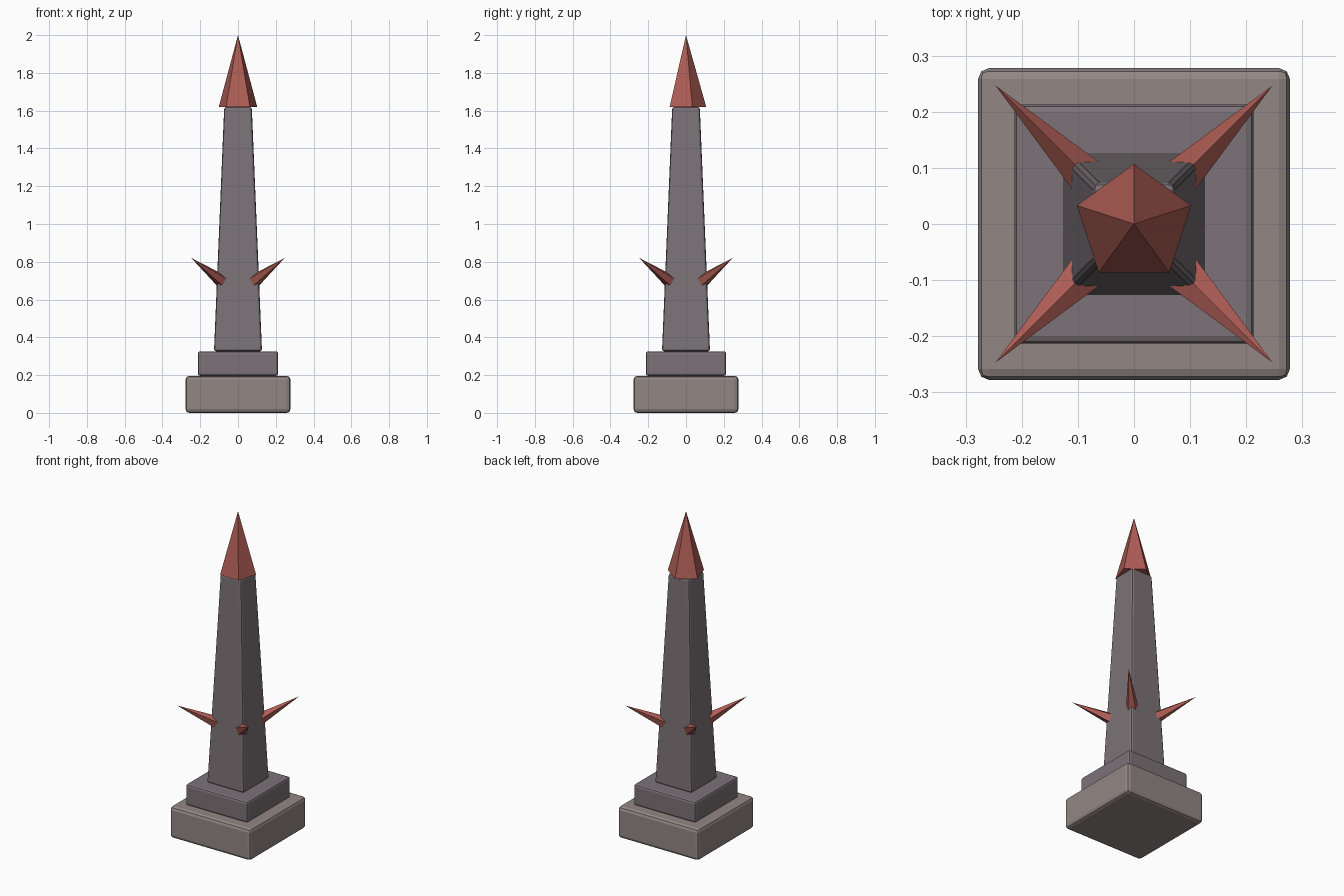
import bpy, bmesh, math
from mathutils import Vector

if "Cube" in bpy.data.objects:
    bpy.data.objects.remove(bpy.data.objects["Cube"])


def material(name, rgb):
    m = bpy.data.materials.new(name)
    m.diffuse_color = (*rgb, 1)
    m.use_nodes = True
    m.node_tree.nodes["Principled BSDF"].inputs["Base Color"].default_value = m.diffuse_color
    return m


STONE = material("pale_stone", (0.29, 0.245, 0.235))
DARK = material("dark_stone", (0.20, 0.17, 0.185))
RED = material("red_crystal", (0.42, 0.11, 0.09))


def add_object(name, bm, mat):
    bmesh.ops.recalc_face_normals(bm, faces=bm.faces)
    mesh = bpy.data.meshes.new(name)
    bm.to_mesh(mesh)
    bm.free()
    mesh.materials.append(mat)
    ob = bpy.data.objects.new(name, mesh)
    bpy.context.collection.objects.link(ob)
    return ob


def block(name, half_low, half_top, z0, z1, bevel, mat):
    """Square block, optionally tapered, with softened edges."""
    bm = bmesh.new()
    bmesh.ops.create_cube(bm, size=2)
    for v in bm.verts:
        h = half_top if v.co.z > 0 else half_low
        v.co = (v.co.x * h, v.co.y * h, z1 if v.co.z > 0 else z0)
    ob = add_object(name, bm, mat)
    mod = ob.modifiers.new("soft_edges", "BEVEL")
    mod.width = bevel
    mod.segments = 2
    return ob


def spike(name, base, tip, radius):
    """Five-sided spike from base centre to tip, one ridge facing up."""
    base, axis = Vector(base), Vector(tip) - Vector(base)
    bm = bmesh.new()
    bmesh.ops.create_cone(bm, cap_ends=True, segments=5, radius1=radius,
                          radius2=0, depth=axis.length)
    bmesh.ops.remove_doubles(bm, verts=bm.verts, dist=1e-5)
    # put a corner of the pentagon on local +Y
    low = [v for v in bm.verts if v.co.z < 0][0]
    turn = math.pi / 2 - math.atan2(low.co.y, low.co.x)
    c, s = math.cos(turn), math.sin(turn)
    up = Vector((0, 1, 0)) if axis.normalized().z > 0.999 else Vector((0, 0, 1))
    z = axis.normalized()
    x = up.cross(z).normalized()
    y = z.cross(x)
    half = axis.length / 2
    for v in bm.verts:
        px, py = c * v.co.x - s * v.co.y, s * v.co.x + c * v.co.y
        v.co = base + x * px + y * py + z * (v.co.z + half)
    return add_object(name, bm, RED)


# stepped plinth and tapered shaft
block("plinth_base", 0.278, 0.278, 0.0, 0.196, 0.02, STONE)
block("plinth_step", 0.213, 0.213, 0.196, 0.326, 0.013, DARK)
block("shaft", 0.127, 0.073, 0.326, 1.62, 0.012, DARK)

# pointed cap
spike("cap_spike", (0, 0, 1.62), (0, 0, 2.0), 0.107)

# one thorn on each corner of the shaft
for i, (sx, sy) in enumerate([(1, 1), (-1, 1), (-1, -1), (1, -1)]):
    spike(f"side_spike_{i + 1}", (0.088 * sx, 0.088 * sy, 0.70),
          (0.247 * sx, 0.247 * sy, 0.82), 0.036)
